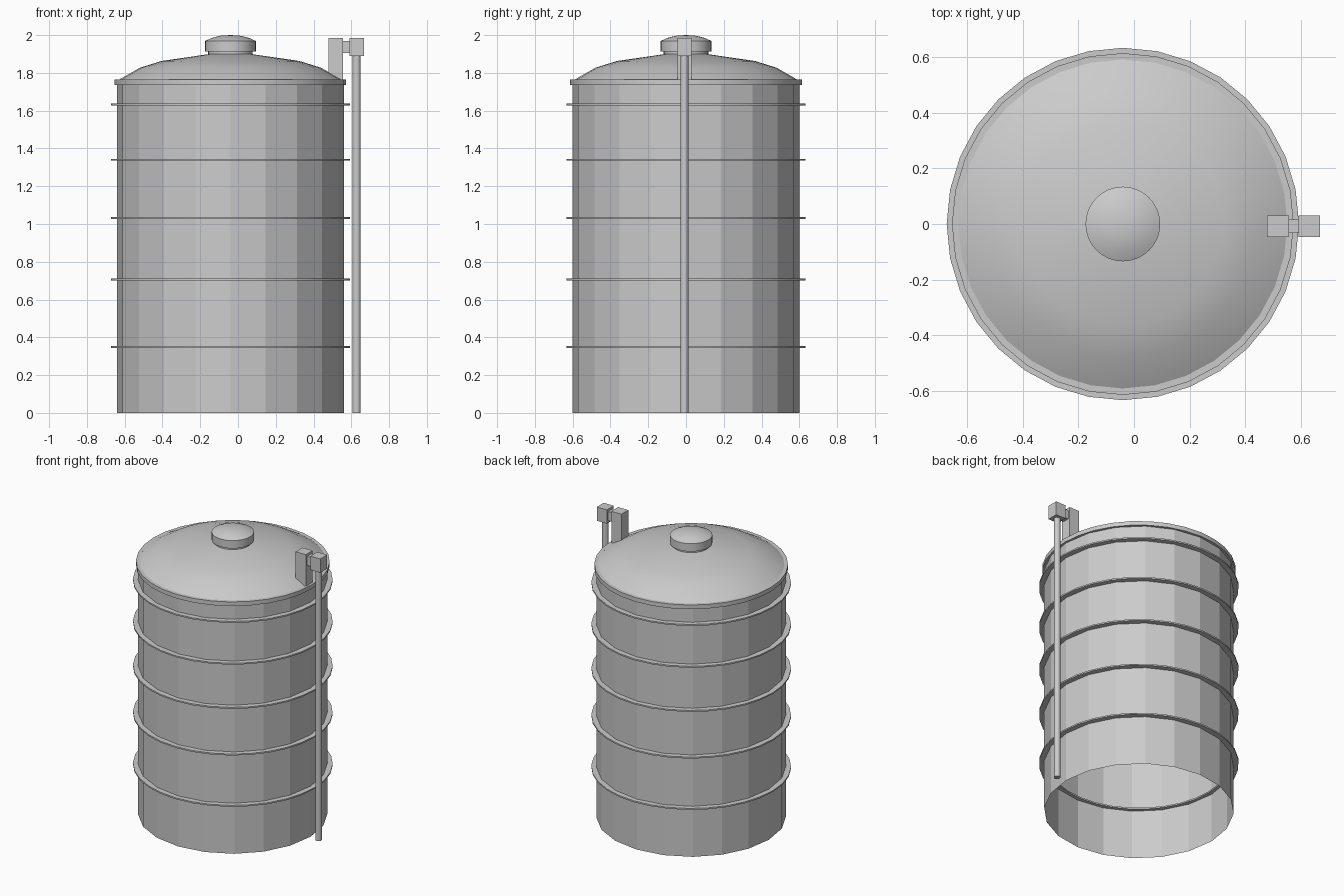
import bpy, bmesh, math

if "Cube" in bpy.data.objects:
    bpy.data.objects.remove(bpy.data.objects["Cube"])

CX = -0.04  # tank axis

grey = bpy.data.materials.new("plain grey")
grey.diffuse_color = (0.6, 0.6, 0.6, 1)
grey.use_nodes = True
grey.node_tree.nodes["Principled BSDF"].inputs["Base Color"].default_value = grey.diffuse_color


def finish(name, bm, smooth):
    me = bpy.data.meshes.new(name)
    bm.to_mesh(me)
    bm.free()
    me.materials.append(grey)
    for p in me.polygons:
        p.use_smooth = smooth
    if smooth:
        me.set_sharp_from_angle(angle=math.radians(30))
    ob = bpy.data.objects.new(name, me)
    bpy.context.collection.objects.link(ob)
    return ob


def lathe(name, profile, sides, x=CX, y=0.0, closed=False, smooth=True):
    """Spin (radius, z) points; radius 0 makes a single pole vertex."""
    bm = bmesh.new()
    rows = []
    for r, z in profile:
        if r == 0:
            rows.append([bm.verts.new((x, y, z))] * sides)
        else:
            rows.append([bm.verts.new((x + r * math.cos(2 * math.pi * i / sides),
                                       y + r * math.sin(2 * math.pi * i / sides), z))
                         for i in range(sides)])
    pairs = list(zip(rows, rows[1:]))
    if closed:
        pairs.append((rows[-1], rows[0]))
    for a, b in pairs:
        for i in range(sides):
            j = (i + 1) % sides
            quad = [a[i], a[j], b[j], b[i]]
            bm.faces.new(list(dict.fromkeys(quad)))
    return finish(name, bm, smooth)


def washer(name, r0, r1, z0, z1):
    return lathe(name, [(r0, z0), (r1, z0), (r1, z1), (r0, z1)], 32, closed=True)


def box(name, lo, hi):
    bm = bmesh.new()
    bmesh.ops.create_cube(bm, size=1)
    for v in bm.verts:
        v.co = [lo[k] + (v.co[k] + 0.5) * (hi[k] - lo[k]) for k in range(3)]
    return finish(name, bm, False)


# Faceted tank wall, open at the bottom
lathe("tank_wall", [(0.6, 0), (0.6, 1.75)], 20, smooth=False)

# Hoops round the wall, closer together towards the top
for n, z in enumerate((0.348, 0.706, 1.032, 1.34, 1.632)):
    washer(f"hoop_{n + 1}", 0.572, 0.632, z - 0.005, z + 0.005)

# Roof rim, domed roof, neck and lid
washer("roof_rim", 0.59, 0.613, 1.735, 1.764)
lathe("roof", [(0.6, 1.758), (0.48, 1.827), (0.365, 1.863), (0.116, 1.899), (0, 1.905)], 32)
lathe("lid_neck", [(0.118, 1.885), (0.118, 1.917)], 32)
lathe("lid", [(0, 1.914), (0.134, 1.914), (0.134, 1.969), (0.1, 1.985),
              (0.05, 1.997), (0, 2.0)], 32)

# Level gauge: down pipe, head boxes and link
PY = -0.008
lathe("gauge_pipe", [(0, 0), (0.021, 0), (0.021, 1.9), (0, 1.9)], 16, x=0.628, y=PY)
box("gauge_head", (0.591, PY - 0.038, 1.889), (0.668, PY + 0.038, 1.985))
box("gauge_post", (0.478, PY - 0.038, 1.765), (0.556, PY + 0.038, 1.985))
box("gauge_link", (0.55, PY - 0.024, 1.905), (0.6, PY + 0.024, 1.968))
